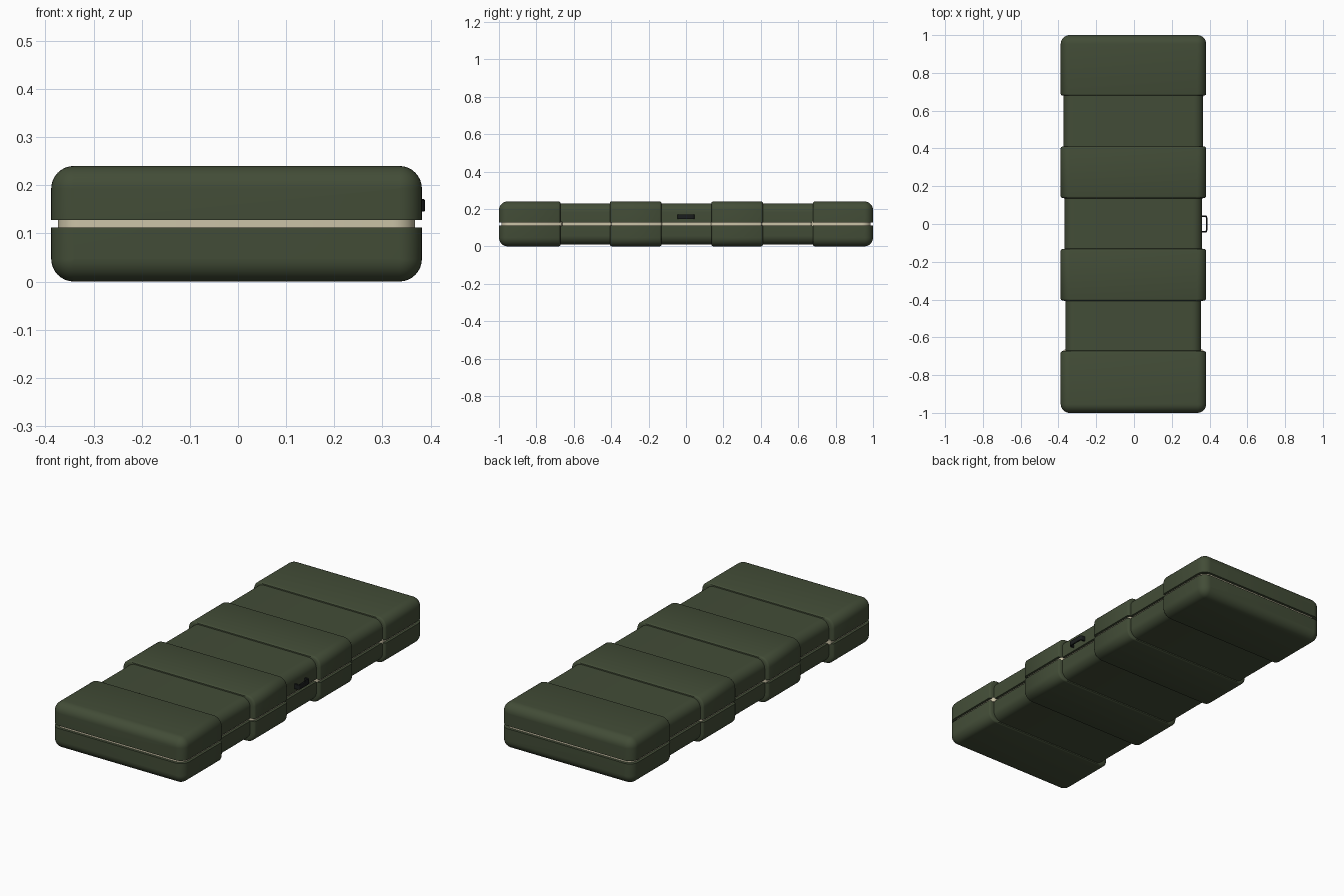
import bpy, bmesh
from math import sin, cos, pi, radians

if "Cube" in bpy.data.objects:
    bpy.data.objects.remove(bpy.data.objects["Cube"])

CX, HALF_W, HALF_L = -0.003, 0.385, 1.0    # case centre in x, half width, half length
MID, TOP, GAP, R = 0.12, 0.24, 0.0075, 0.047
N = 8                                      # steps per rounded corner
# recessed bands: y start, y end, side inset, top inset
BANDS = [(-0.672, -0.406, 0.026, 0.010),
         (-0.132, 0.137, 0.021, 0.010),
         (0.410, 0.680, 0.016, 0.010)]


def material(name, color):
    m = bpy.data.materials.new(name)
    m.diffuse_color = (*color, 1)
    m.use_nodes = True
    m.node_tree.nodes["Principled BSDF"].inputs["Base Color"].default_value = m.diffuse_color
    return m


GREEN = material("olive_green", (0.055, 0.073, 0.038))
CREAM = material("cream", (0.60, 0.55, 0.39))
BLACK = material("black", (0.01, 0.012, 0.012))


def finish(bm, name, mat):
    bmesh.ops.recalc_face_normals(bm, faces=bm.faces)
    me = bpy.data.meshes.new(name)
    bm.to_mesh(me)
    bm.free()
    ob = bpy.data.objects.new(name, me)
    bpy.context.collection.objects.link(ob)
    me.materials.append(mat)
    bpy.ops.object.select_all(action='DESELECT')
    bpy.context.view_layer.objects.active = ob
    ob.select_set(True)
    bpy.ops.object.shade_smooth_by_angle(angle=radians(35))
    return ob


def stations():
    """(y, side inset, top inset, end rounding) along the case."""
    ends = [(R * (1 - cos(a)), R * (1 - sin(a))) for a in
            (pi / 2 * i / N for i in range(N + 1))]
    out = [(-HALF_L + y, 0, 0, min(d, R - 0.0005)) for y, d in ends]
    for y0, y1, s, t in BANDS:
        lip = [(0.009, 0), (0.004, 0.12), (0, 0.45), (-0.001, 1)]
        out += [(y0 - o, s * k, t * k, 0) for o, k in lip]
        out += [(y1 + o, s * k, t * k, 0) for o, k in reversed(lip)]
    return out + [(HALF_L - y, 0, 0, min(d, R - 0.0005)) for y, d in reversed(ends)]


def loft(rings, name, mat):
    bm = bmesh.new()
    loops = [[bm.verts.new(p) for p in ring] for ring in rings]
    n = len(loops[0])
    for a, b in zip(loops, loops[1:]):
        for i in range(n):
            j = (i + 1) % n
            bm.faces.new((a[i], a[j], b[j], b[i]))
    bm.faces.new(loops[0])
    bm.faces.new(loops[-1])
    return finish(bm, name, mat)


def shell(name, sign):
    """Half of the case; sign +1 for the lid, -1 for the base."""
    rings = []
    for y, s, t, d in stations():
        w, h, r = HALF_W - s - d, TOP - MID - t - d, R - d
        pts = [(w, GAP)]
        pts += [(w - r + r * cos(a), h - r + r * sin(a)) for a in
                (pi / 2 * i / N for i in range(N + 1))]
        pts += [(-x, z) for x, z in reversed(pts)]
        rings.append([(CX + x, y, MID + sign * z) for x, z in pts])
    return loft(rings, name, GREEN)


shell("lid_shell", 1)
shell("base_shell", -1)

# cream seal strip, set back inside the gap and following the steps
rings = []
for y, s, t, d in stations():
    w = HALF_W - s - d - 0.014
    rings.append([(CX + x, y * (HALF_L - 0.014) / HALF_L, MID + z)
                  for x, z in ((w, -0.012), (w, 0.012), (-w, 0.012), (-w, -0.012))])
loft(rings, "seal_strip", CREAM)


def u_path(x_out, y_half, r):
    pts = [(0.352, -y_half)]
    pts += [(x_out - r + r * sin(a), -y_half + r - r * cos(a)) for a in
            (pi / 2 * i / 5 for i in range(6))]
    return pts + [(x, -y) for x, y in reversed(pts)]


# carrying handle: bent strap on the right side of the lid
bm = bmesh.new()
outer, inner = u_path(0.388, 0.046, 0.012), u_path(0.380, 0.038, 0.005)
for a, b, c, d in zip(outer, outer[1:], inner[1:], inner):
    bm.faces.new([bm.verts.new((x, y, 0.145)) for x, y in (a, b, c, d)])
bmesh.ops.remove_doubles(bm, verts=bm.verts, dist=1e-5)
ext = bmesh.ops.extrude_face_region(bm, geom=bm.faces[:])
bmesh.ops.translate(bm, vec=(0, 0, 0.026),
                    verts=[v for v in ext["geom"] if isinstance(v, bmesh.types.BMVert)])
handle = finish(bm, "handle", BLACK)
bev = handle.modifiers.new("soft_edges", 'BEVEL')
bev.width, bev.segments, bev.limit_method, bev.angle_limit = 0.002, 2, 'ANGLE', radians(50)
